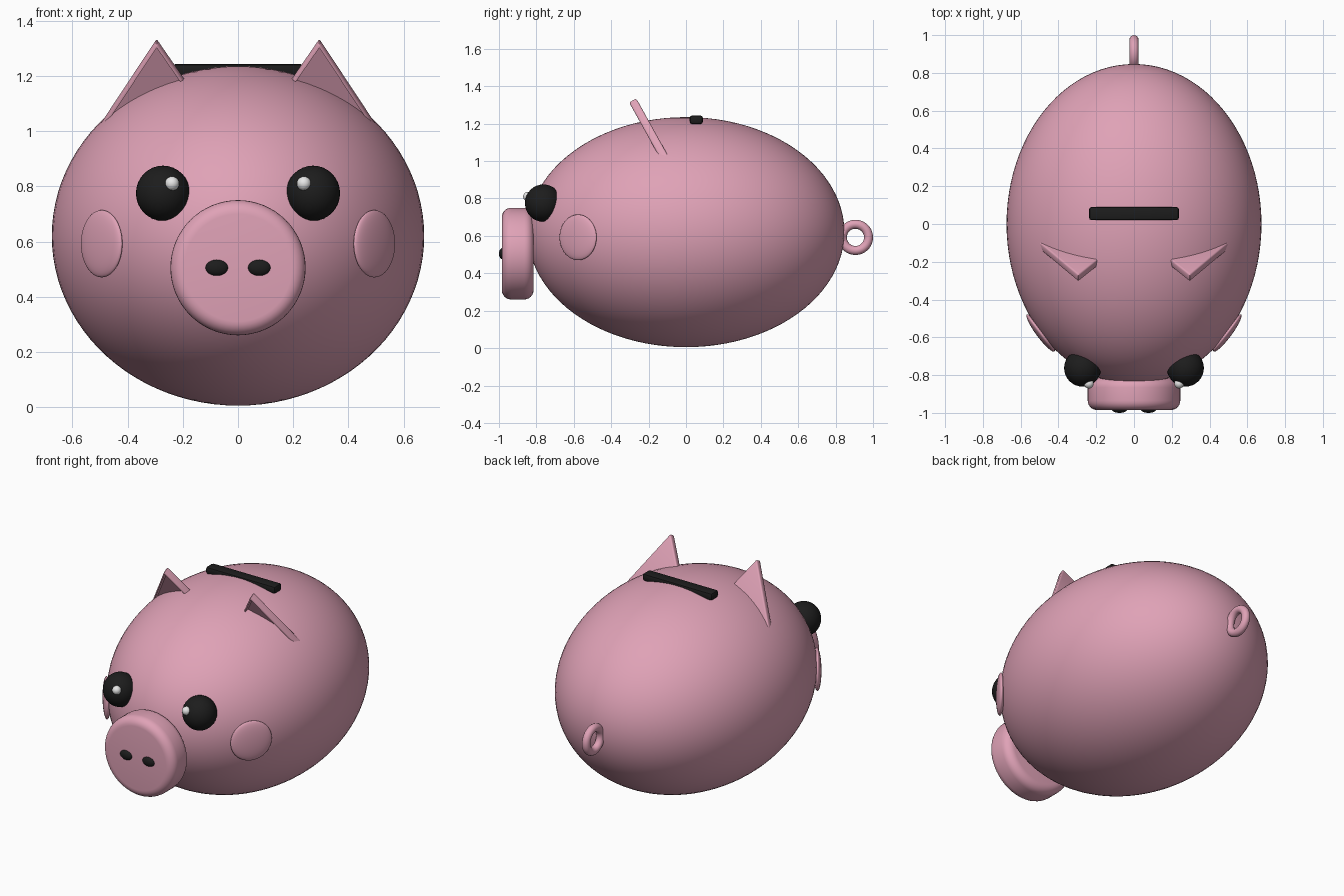
import bpy
import bmesh
import math
from mathutils import Matrix, Vector

if "Cube" in bpy.data.objects:
    bpy.data.objects.remove(bpy.data.objects["Cube"], do_unlink=True)


def make_material(name, color):
    mat = bpy.data.materials.new(name)
    mat.use_nodes = True
    mat.diffuse_color = (*color, 1)
    mat.node_tree.nodes["Principled BSDF"].inputs["Base Color"].default_value = (*color, 1)
    return mat


PINK = make_material("pink", (0.74, 0.36, 0.47))
BLACK = make_material("black", (0.012, 0.012, 0.012))
WHITE = make_material("white", (0.8, 0.8, 0.8))


def finish(name, bm, mat, matrix=Matrix(), mirrored=False, angle=35):
    """Turn a bmesh into a shaded object, optionally mirrored across x."""
    bmesh.ops.transform(bm, matrix=matrix, verts=bm.verts)
    bmesh.ops.recalc_face_normals(bm, faces=bm.faces)
    mesh = bpy.data.meshes.new(name)
    bm.to_mesh(mesh)
    bm.free()
    mesh.materials.append(mat)
    obj = bpy.data.objects.new(name, mesh)
    bpy.context.collection.objects.link(obj)
    bpy.ops.object.select_all(action="DESELECT")
    obj.select_set(True)
    bpy.context.view_layer.objects.active = obj
    bpy.ops.object.shade_smooth_by_angle(angle=math.radians(angle))
    if mirrored:
        obj.modifiers.new("mirror", "MIRROR").use_mirror_merge = False
    return obj


def ellipsoid(name, center, radii, mat, mirrored=False, rotation=Matrix(), segments=32):
    bm = bmesh.new()
    bmesh.ops.create_uvsphere(bm, u_segments=segments, v_segments=segments // 2, radius=1)
    matrix = Matrix.Translation(center) @ rotation @ Matrix.Diagonal((*radii, 1))
    return finish(name, bm, mat, matrix, mirrored, angle=80)


# Body
BODY_CENTER = Vector((0, 0, 0.62))
BODY_RADII = Vector((0.675, 0.847, 0.615))
ellipsoid("body", BODY_CENTER, BODY_RADII, PINK, segments=96)

# Snout: short cylinder with rounded rims
bm = bmesh.new()
bmesh.ops.create_cone(bm, cap_ends=True, segments=64, radius1=0.245, radius2=0.245, depth=0.17)
rims = [e for e in bm.edges if abs(e.verts[0].co.z - e.verts[1].co.z) < 0.01]
bmesh.ops.bevel(bm, geom=rims, offset=0.05, segments=6, profile=0.5, affect="EDGES")
finish("snout", bm, PINK,
       Matrix.Translation((0, -0.9, 0.505)) @ Matrix.Rotation(math.pi / 2, 4, "X"))
ellipsoid("nostrils", (0.077, -0.98, 0.505), (0.042, 0.02, 0.03), BLACK, True)

# Eyes and their highlights
ellipsoid("eyes", (0.272, -0.763, 0.775), (0.098, 0.098, 0.1), BLACK, True)
ellipsoid("eye_highlights", (0.239, -0.845, 0.81), (0.026, 0.026, 0.026), WHITE, True, segments=20)

# Cheeks: flattened discs lying along the body surface
cheek_y, cheek_z = -0.577, 0.592
cheek_x = BODY_RADII.x * math.sqrt(1 - (cheek_y / BODY_RADII.y) ** 2)
normal = Vector((cheek_x / BODY_RADII.x ** 2, cheek_y / BODY_RADII.y ** 2, 0)).normalized()
turn = normal.to_track_quat("Z", "Y").to_matrix().to_4x4()
ellipsoid("cheeks", (cheek_x, cheek_y, cheek_z), (0.122, 0.122, 0.024), PINK, True, turn, 48)

# Ears: triangular slabs leaning forward, hollowed at the front
bm = bmesh.new()
half = 0.022
outline = [(0, 0), (0.22, -0.38), (-0.23, -0.38)]
front = bm.faces.new([bm.verts.new((x, -half, z)) for x, z in outline])
back = bmesh.ops.extrude_face_region(bm, geom=[front], use_keep_orig=True)["geom"]
for v in back:
    if isinstance(v, bmesh.types.BMVert):
        v.co.y = half
bmesh.ops.recalc_face_normals(bm, faces=bm.faces)
front = min(bm.faces, key=lambda f: f.calc_center_median().y)
bmesh.ops.inset_region(bm, faces=[front], thickness=0.026, depth=0)
for v in front.verts:
    v.co.y += 0.026
rim = [e for e in bm.edges
       if len(e.link_faces) == 2 and e.calc_face_angle() > 1
       and not any(v in front.verts for v in e.verts)]
bmesh.ops.bevel(bm, geom=rim, offset=0.009, segments=3, profile=0.5, affect="EDGES")
finish("ears", bm, PINK,
       Matrix.Translation((0.295, -0.287, 1.328)) @ Matrix.Rotation(math.radians(29), 4, "X"), True)

# Coin slot: straight bar sunk into the back
bm = bmesh.new()
bmesh.ops.create_cube(bm, size=1)
bmesh.ops.scale(bm, vec=(0.475, 0.07, 0.045), verts=bm.verts)
bmesh.ops.bevel(bm, geom=bm.edges[:], offset=0.012, segments=2, profile=0.5, affect="EDGES")
finish("coin_slot", bm, BLACK, Matrix.Translation((0, 0.055, 1.221)))

# Tail: upright ring
bm = bmesh.new()
ring, tube = 48, 16
loops = []
for i in range(ring):
    a = 2 * math.pi * i / ring
    loops.append([])
    for j in range(tube):
        b = 2 * math.pi * j / tube
        r = 0.07 + 0.024 * math.cos(b)
        loops[i].append(bm.verts.new((0.024 * math.sin(b), r * math.cos(a), r * math.sin(a))))
for i in range(ring):
    here, there = loops[i], loops[(i + 1) % ring]
    for j in range(tube):
        k = (j + 1) % tube
        bm.faces.new((here[j], here[k], there[k], there[j]))
finish("tail", bm, PINK, Matrix.Translation((0, 0.906, 0.592)), angle=80)
